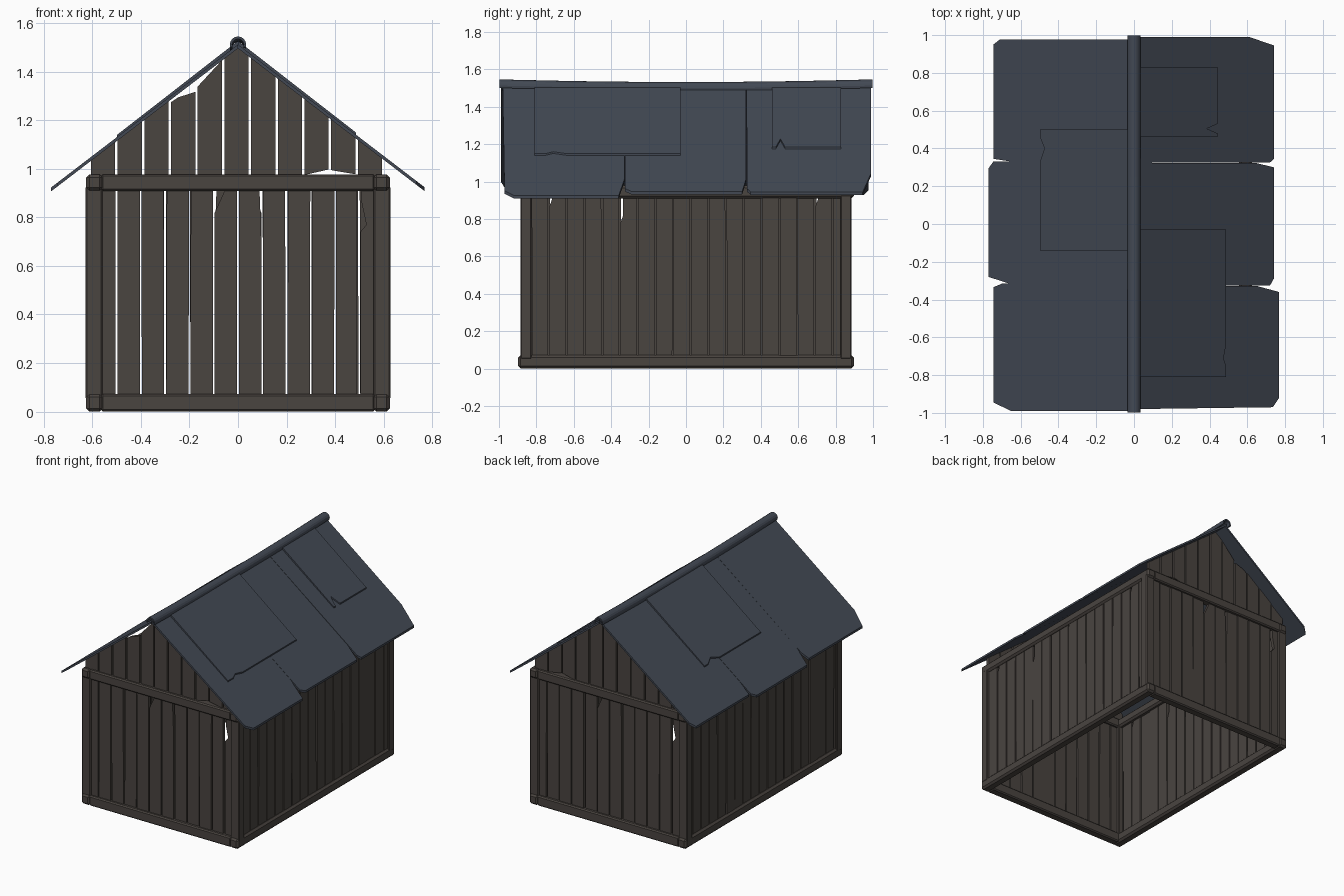
import bpy, bmesh, math, random
from mathutils import Vector

if "Cube" in bpy.data.objects:
    bpy.data.objects.remove(bpy.data.objects["Cube"])

random.seed(4)


def material(name, rgb):
    m = bpy.data.materials.new(name)
    m.diffuse_color = (*rgb, 1)
    m.use_nodes = True
    m.node_tree.nodes["Principled BSDF"].inputs["Base Color"].default_value = m.diffuse_color
    return m


WOOD = material("weathered_wood", (0.068, 0.058, 0.051))
SLATE = material("slate_roof", (0.055, 0.066, 0.088))


def finish(name, bm, mat, bevel=0):
    bmesh.ops.recalc_face_normals(bm, faces=bm.faces[:])
    me = bpy.data.meshes.new(name)
    bm.to_mesh(me)
    bm.free()
    me.materials.append(mat)
    ob = bpy.data.objects.new(name, me)
    bpy.context.collection.objects.link(ob)
    if bevel:
        b = ob.modifiers.new("bevel", "BEVEL")
        b.width, b.segments = bevel, 1
    return ob


def prism(name, pts, vec, mat):
    """Flat outline extruded along vec."""
    bm = bmesh.new()
    f = bm.faces.new([bm.verts.new(p) for p in pts])
    ext = bmesh.ops.extrude_face_region(bm, geom=[f], use_keep_orig=True)["geom"]
    bmesh.ops.translate(bm, vec=vec, verts=[g for g in ext if isinstance(g, bmesh.types.BMVert)])
    return finish(name, bm, mat)


def beam(name, lo, hi, bevel=0.01):
    bm = bmesh.new()
    bmesh.ops.create_cube(bm, size=1)
    for v in bm.verts:
        v.co = Vector([(a + b) / 2 + c * (b - a) for a, b, c in zip(lo, hi, v.co)])
    return finish(name, bm, WOOD, bevel)


def jit(a=0.003):
    return random.uniform(-a, a)


# Frame: sills, top plates and corner posts
for level, z0, z1 in (("sill", 0.0, 0.072), ("plate", 0.91, 0.978)):
    for side, s in (("right", 1), ("left", -1)):
        xs = sorted((s * 0.557, s * 0.626))
        beam(f"{side}_{level}", (xs[0], -0.897, z0), (xs[1], 0.897, z1), 0.013)
    for side, s in (("front", -1), ("back", 1)):
        ys = sorted((s * 0.83, s * 0.892))
        beam(f"{side}_{level}", (-0.565, ys[0], z0), (0.565, ys[1], z1), 0.008)
for sx in (-1, 1):
    for sy in (-1, 1):
        xs, ys = sorted((sx * 0.558, sx * 0.628)), sorted((sy * 0.825, sy * 0.885))
        beam("corner_post", (xs[0], ys[0], 0.05), (xs[1], ys[1], 0.93), 0.006)

# Front and back wall planks (back is the front turned half round)
EDGE = [-0.565] + [k / 10 for k in range(-5, 6)] + [0.565]
for side, s in (("front", 1), ("back", -1)):
    for i, (a, b) in enumerate(zip(EDGE, EDGE[1:])):
        a, b = a + 0.004, b - 0.004
        lean = jit()
        out = [(a, 0.05), (b, 0.05), (b + lean, 0.93), (a + lean, 0.93)]
        if i == 5:      # split top corner
            out = [(a, 0.05), (b, 0.05), (b, 0.93), (a + 0.05, 0.93), (a, 0.82)]
        elif i == 6:    # worn edge
            out = [(a, 0.05), (b, 0.05), (b, 0.72), (b - 0.008, 0.93), (a, 0.93)]
        elif i == 10:
            out = [(a, 0.05), (b - 0.006, 0.05), (b - 0.006, 0.93), (a, 0.93)]
        elif i == 11:   # chipped board beside the post
            out = [(a, 0.05), (b, 0.05), (b, 0.93), (a + 0.006, 0.93),
                   (a + 0.006, 0.86), (a + 0.025, 0.77), (a, 0.74)]
        y = -0.87 + jit(0.004)
        prism(f"{side}_plank", [(s * u, s * y, z) for u, z in out], (0, s * 0.024, 0), WOOD)

# Side wall planks
for side, s, shift in (("right", 1, 0), ("left", -1, 0.012)):
    for k in range(-1, 18):
        a = max(-0.828 + 0.0948 * k + shift + 0.004, -0.86)
        b = min(-0.828 + 0.0948 * (k + 1) + shift - 0.004, 0.86)
        if b - a < 0.01:
            continue
        lean = jit(0.002)
        out = [(a, 0.05), (b, 0.05), (b + lean, 0.93), (a + lean, 0.93)]
        if k == 5:
            out = [(a, 0.05), (b, 0.05), (b, 0.93), (a + 0.014, 0.93), (a + 0.014, 0.82), (a, 0.78)]
        elif k in (1, 16):
            out = [(a, 0.05), (b, 0.05), (b, 0.93), (a + 0.022, 0.93), (a, 0.87)]
        x = 0.611 + jit(0.003)
        prism(f"{side}_plank", [(s * x, y, z) for y, z in out], (-s * 0.024, 0, 0), WOOD)


# Gable planks, cut to the roof slope; one is snapped short
def under(x):
    return 1.497 - 0.765 * abs(x)


for side, s in (("front", -1), ("back", 1)):
    for i in range(11):
        a, b = -0.606 + 0.11 * i, -0.506 + 0.11 * i
        tops = [(b, under(b)), (a, under(a))]
        if a < 0 < b:
            tops.insert(1, (0, under(0)))
        if i == 3:
            tops = [(b, 1.318), (a + 0.03, 1.295), (a, 1.275)]
        elif i == 4:
            tops = [(b, 1.448), (a, 1.34)]
        za = zb = 0.96
        if i == 8:
            za, zb = 0.975, 0.998
        elif i == 9:
            za, zb = 0.995, 0.978
        y = s * (0.872 + jit(0.003))
        prism(f"{side}_gable_plank", [(x, y, z) for x, z in [(a, za), (b, zb)] + tops],
              (0, -s * 0.024, 0), WOOD)


# Roof sheets: outlines in plan (distance from ridge, y), dropped onto the slope
def sheet(name, s, outline, top, slope, thick):
    prism(name, [(s * d, y, top - slope * d) for d, y in outline], (0, 0, -thick), SLATE)


MAIN = {
    1: [[(0, -0.98), (0.735, -0.97), (0.768, -0.92), (0.768, -0.36), (0.65, -0.328), (0, -0.328)],
        [(0, -0.326), (0.72, -0.326), (0.74, -0.29), (0.74, 0.3), (0.65, 0.322), (0, 0.322)],
        [(0, 0.324), (0.72, 0.326), (0.742, 0.345), (0.742, 0.945), (0.61, 0.99), (0, 0.99)]],
    -1: [[(0, -0.99), (0.65, -0.99), (0.745, -0.945), (0.745, -0.335), (0.7, -0.316), (0, -0.316)],
         [(0, -0.314), (0.66, -0.316), (0.77, -0.28), (0.77, 0.295), (0.745, 0.33), (0, 0.33)],
         [(0, 0.332), (0.66, 0.332), (0.745, 0.345), (0.745, 0.95), (0.71, 0.977), (0, 0.977)]],
}
PATCH = {
    1: [[(0, -0.81), (0.487, -0.81), (0.487, -0.75), (0.474, -0.71), (0.487, -0.64), (0.487, -0.03), (0, -0.03)],
        [(0, 0.46), (0.442, 0.46), (0.442, 0.48), (0.385, 0.505), (0.442, 0.53), (0.442, 0.83), (0, 0.83)]],
    -1: [[(0, -0.14), (0.498, -0.14), (0.498, 0.33), (0.474, 0.4), (0.498, 0.46), (0.498, 0.5), (0, 0.5)]],
}
for s, side in ((1, "right"), (-1, "left")):
    for o in MAIN[s]:
        sheet(f"{side}_roof_sheet", s, o, 1.513, 0.765, 0.016)
    for o in PATCH[s]:
        sheet(f"{side}_roof_patch", s, o, 1.528, 0.777, 0.015)

# Ridge cap: half pipe with a slight sag in the middle
bm = bmesh.new()
rings = []
for y in (-0.997, -0.6, -0.25, 0.25, 0.6, 0.997):
    zc = 1.498 + 0.014 * y * y
    arc = [math.radians(-20 + 220 * i / 10) for i in range(11)]
    prof = [(0.034, t) for t in arc] + [(0.024, t) for t in reversed(arc)]
    rings.append([bm.verts.new((r * math.cos(t), y, zc + r * math.sin(t))) for r, t in prof])
n = len(rings[0])
for p, q in zip(rings, rings[1:]):
    for i in range(n):
        bm.faces.new((p[i], p[(i + 1) % n], q[(i + 1) % n], q[i]))
bm.faces.new(rings[0])
bm.faces.new(rings[-1])
finish("ridge_cap", bm, SLATE)
